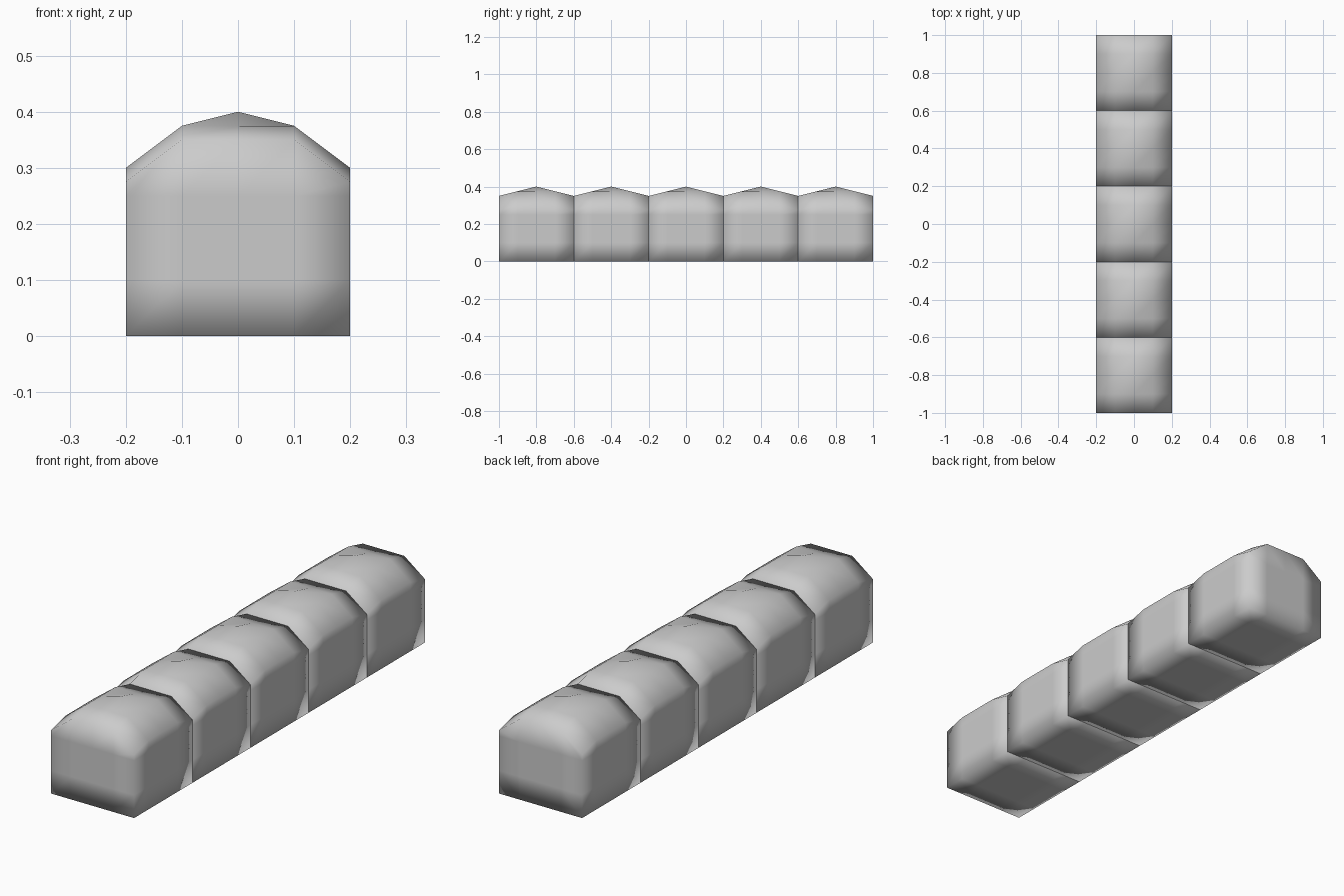
import bpy, bmesh

if "Cube" in bpy.data.objects:
    bpy.data.objects.remove(bpy.data.objects["Cube"])

gray = bpy.data.materials.new("plain_gray")
gray.diffuse_color = (0.6, 0.6, 0.6, 1)
gray.use_nodes = True
gray.node_tree.nodes["Principled BSDF"].inputs["Base Color"].default_value = gray.diffuse_color

N, STEP = 4, 0.1           # each block is a 4 x 4 grid of 0.1 cells
LEVELS = (0, 0.1, 0.175, 0.25)


def top_height(i, j):
    """Domed top: peak, a ring below it, then a lowered rim."""
    x, y = abs(i - 2), abs(j - 2)
    if x == 2:
        return 0.275 if y == 2 else 0.3
    if y == 2:
        return 0.35
    return 0.4 if x == y == 0 else 0.375


def domed_block(name, y_mid):
    bm = bmesh.new()
    verts = {}

    def vert(i, j, k):
        if (i, j, k) not in verts:
            z = LEVELS[k] if k < N else top_height(i, j)
            verts[i, j, k] = bm.verts.new(((i - 2) * STEP, (j - 2) * STEP, z))
        return verts[i, j, k]

    def cell(a, b, c, d):
        a, b, c, d = (vert(*p) for p in (a, b, c, d))
        bm.faces.new((a, b, c))
        bm.faces.new((a, c, d))

    for u in range(N):
        for v in range(N):
            p, q = u + 1, v + 1
            cell((u, v, N), (p, v, N), (p, q, N), (u, q, N))    # top
            cell((u, v, 0), (u, q, 0), (p, q, 0), (p, v, 0))    # bottom
            cell((u, 0, v), (p, 0, v), (p, 0, q), (u, 0, q))    # front
            cell((u, N, v), (u, N, q), (p, N, q), (p, N, v))    # back
            cell((0, u, v), (0, u, q), (0, p, q), (0, p, v))    # left
            cell((N, u, v), (N, p, v), (N, p, q), (N, u, q))    # right

    # Fully smooth shading gives the pillow look
    for f in bm.faces:
        f.smooth = True
    mesh = bpy.data.meshes.new(name)
    bm.to_mesh(mesh)
    bm.free()
    mesh.materials.append(gray)
    obj = bpy.data.objects.new(name, mesh)
    obj.location.y = y_mid
    bpy.context.collection.objects.link(obj)


# Row of five blocks, front to back
for n in range(5):
    domed_block(f"domed_block_{n + 1}", -0.8 + 0.4 * n)
